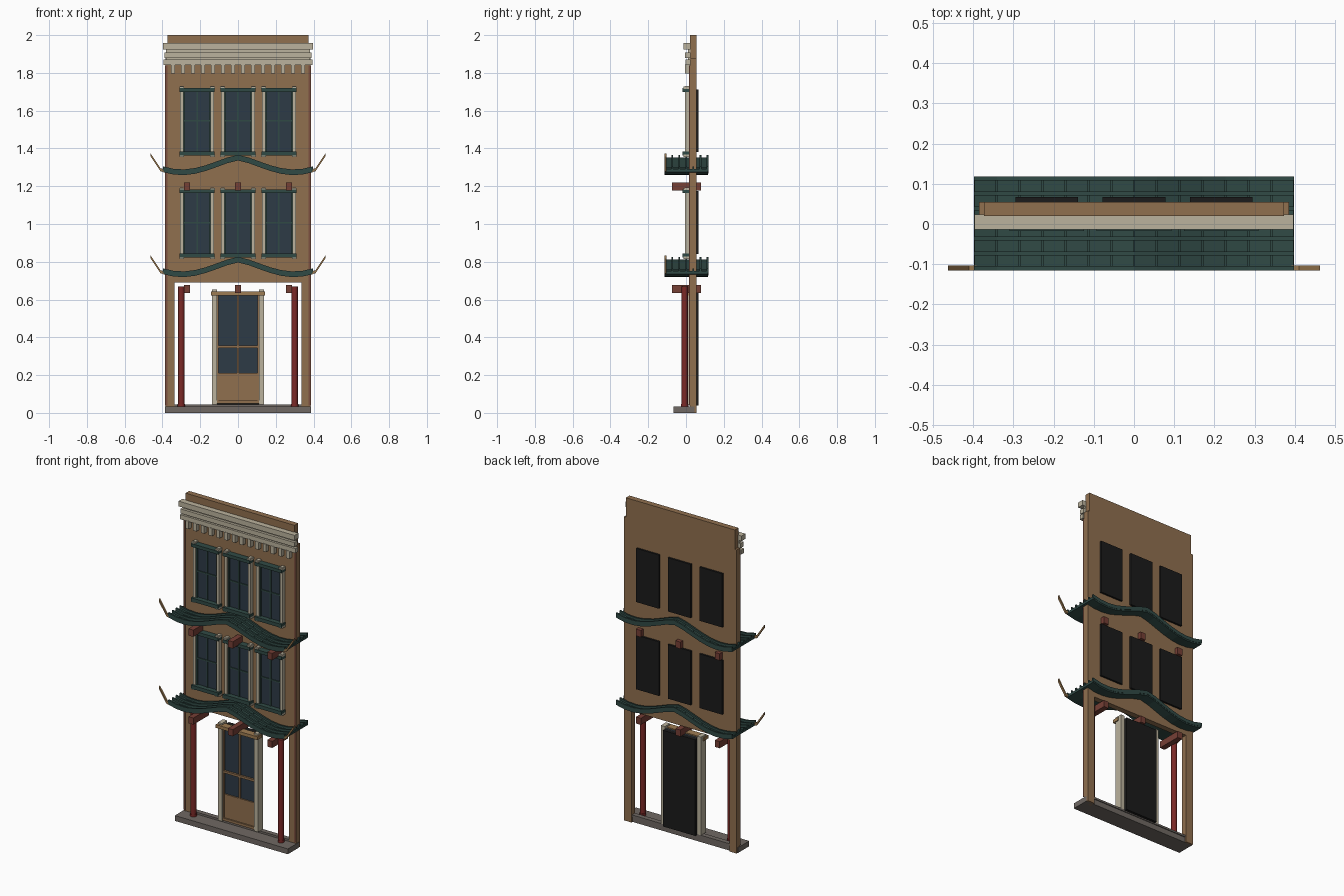
import bpy, bmesh, math
from mathutils import Matrix, Vector

if "Cube" in bpy.data.objects:
    bpy.data.objects.remove(bpy.data.objects["Cube"], do_unlink=True)


def material(name, rgb):
    m = bpy.data.materials.new(name)
    m.use_nodes = True
    m.diffuse_color = (*rgb, 1)
    bsdf = m.node_tree.nodes["Principled BSDF"]
    bsdf.inputs["Base Color"].default_value = (*rgb, 1)
    bsdf.inputs["Roughness"].default_value = 0.8
    return m


WALL = material("tan_plaster", (0.28, 0.16, 0.078))
STONE = material("pale_stone", (0.5, 0.45, 0.34))
GLASS = material("dark_blue_glass", (0.027, 0.043, 0.062))
GREEN = material("dark_green", (0.03, 0.068, 0.06))
RED = material("red_lacquer", (0.2, 0.022, 0.02))
BEAM = material("red_brown_wood", (0.18, 0.05, 0.036))
GREY = material("grey_stone", (0.16, 0.14, 0.125))
BLACK = material("black_backing", (0.011, 0.011, 0.011))
GOLD = material("golden_wood", (0.34, 0.2, 0.085))
BRICK = material("brick_trim", (0.2, 0.08, 0.05))


def finish(name, bm, mat):
    bmesh.ops.recalc_face_normals(bm, faces=bm.faces)
    me = bpy.data.meshes.new(name)
    bm.to_mesh(me)
    bm.free()
    me.materials.append(mat)
    ob = bpy.data.objects.new(name, me)
    bpy.context.collection.objects.link(ob)
    return ob


def add_box(bm, x, y, z):
    """Box from (min, max) pairs."""
    size = [b - a for a, b in (x, y, z)]
    mid = [(a + b) / 2 for a, b in (x, y, z)]
    bmesh.ops.create_cube(bm, size=1, matrix=Matrix.Translation(mid) @ Matrix.Diagonal((*size, 1)))


def boxes(name, mat, *specs):
    bm = bmesh.new()
    for s in specs:
        add_box(bm, *s)
    return finish(name, bm, mat)


def both(x, y, z):
    """The same box on the right and the left."""
    return (x, y, z), ((-x[1], -x[0]), y, z)


def add_ribbon(bm, pts, y, low, high):
    """Solid ribbon along an x-z path, across a y range."""
    rings = [[bm.verts.new((px, yy, pz + h)) for yy, h in
              ((y[0], low), (y[1], low), (y[1], high), (y[0], high))] for px, pz in pts]
    for a, b in zip(rings, rings[1:]):
        for i in range(4):
            j = (i + 1) % 4
            bm.faces.new((a[i], a[j], b[j], b[i]))
    bm.faces.new(rings[0])
    bm.faces.new(rings[-1][::-1])


# Facade wall, side piers and parapet
DEPTH = (0.02, 0.055)
boxes("facade_wall", WALL, ((-0.385, 0.385), DEPTH, (0.69, 1.88)))
boxes("ground_floor_piers", WALL, *both((0.335, 0.385), DEPTH, (0, 0.69)))
boxes("parapet", WALL, ((-0.373, 0.373), DEPTH, (1.88, 2.0)))
boxes("corner_trim", BRICK, *both((0.374, 0.386), (0.016, 0.022), (0.04, 1.84)))

# Cornice mouldings and dentils
boxes("cornice", STONE,
      ((-0.397, 0.397), (-0.014, 0.024), (1.925, 1.957)),
      ((-0.39, 0.39), (-0.006, 0.024), (1.88, 1.908)),
      ((-0.395, 0.395), (-0.003, 0.024), (1.842, 1.87)),
      ((-0.38, 0.38), (0.01, 0.024), (1.842, 1.95)))
boxes("dentils", STONE, *[((x - 0.011, x + 0.011), (-0.006, 0.022), (1.797, 1.845))
                          for x in [(i - 6.5) * 0.053 for i in range(14)]])

# Step, threshold
boxes("front_step", GREY, ((-0.387, 0.387), (-0.065, 0.045), (0, 0.033)))
boxes("threshold", GREY, ((-0.335, 0.335), (0.02, 0.05), (0.033, 0.045)))


# Windows
def window(name, cx, z0, z1):
    def at(a, b):
        return (cx + a, cx + b)

    def pair(a, b, y, z):
        return (at(a, b), y, z), (at(-b, -a), y, z)

    boxes(name + "_glass", GLASS, (at(-0.073, 0.073), (0.012, 0.021), (z0, z1)))
    boxes(name + "_backing", BLACK, (at(-0.078, 0.078), (0.054, 0.067), (z0, z1)))
    boxes(name + "_jambs", STONE,
          *pair(0.072, 0.09, (-0.004, 0.022), (z0 - 0.022, z1 + 0.018)))
    mid = (z0 + z1) / 2
    boxes(name + "_sash", GREEN,
          *pair(0.064, 0.072, (0.004, 0.014), (z0, z1)),
          (at(-0.004, 0.004), (0.006, 0.014), (z0, z1)),
          (at(-0.068, 0.068), (0.007, 0.014), (mid - 0.004, mid + 0.004)))
    boxes(name + "_lintel_and_sill", GREEN,
          (at(-0.093, 0.093), (-0.018, 0.021), (z1 - 0.012, z1 + 0.008)),
          (at(-0.093, 0.093), (-0.018, 0.021), (z0 - 0.018, z0 + 0.004)))
    caps = [p for z in (z1 + 0.004, z0 - 0.024)
            for p in pair(0.07, 0.094, (-0.014, 0.021), (z, z + 0.012))]
    boxes(name + "_end_blocks", STONE, *caps)


for floor, z0, z1 in (("middle", 0.84, 1.175), ("upper", 1.38, 1.712)):
    for side, cx in (("right", -0.217), ("centre", 0), ("left", 0.217)):
        window(f"{floor}_{side}_window", cx, z0, z1)


# Swept tiled canopies with upturned horns
def canopy(name, base):
    drop = (0.079, 0.065, 0.044, 0.024, 0.009, 0.002, 0.005, 0.018)
    half = [(i * 0.398 / 7, base + d) for i, d in enumerate(drop)]
    path = [(-x, z) for x, z in half[:0:-1]] + half
    bm = bmesh.new()
    add_ribbon(bm, path, (-0.113, 0.116), 0, 0.01)
    # separate tiles with narrow joints
    pitch = 0.23 / 6
    for a, b in zip(path, path[1:]):
        va, vb = Vector(a), Vector(b)
        seg = [va.lerp(vb, 0.03), va.lerp(vb, 0.97)]
        for r in range(6):
            y = -0.115 + r * pitch
            add_ribbon(bm, seg, (y + 0.002, y + pitch - 0.001), 0.008, 0.017)
    # raised ribs between the rows
    for r in range(7):
        y = -0.11 + r * 0.223 / 6
        add_ribbon(bm, path, (y - 0.005, y + 0.005), 0.008, 0.03)
    finish(name + "_tiles", bm, GREEN)
    bm = bmesh.new()
    for s in (-1, 1):
        add_ribbon(bm, [(s * 0.392, base + 0.03), (s * 0.41, base + 0.034),
                        (s * 0.462, base + 0.112)], (-0.115, -0.103), -0.012, 0.004)
    finish(name + "_horns", bm, GOLD)


canopy("lower_canopy", 0.717)
canopy("upper_canopy", 1.257)

# Projecting beams under both canopies
for name, z in (("lower_beams", (0.635, 0.676)), ("upper_beams", (1.178, 1.22))):
    boxes(name, BEAM, *[((x - 0.017, x + 0.017), (-0.075, 0.08), z) for x in (-0.27, 0, 0.27)])

# Round porch columns
for side, x in (("right", -0.3), ("left", 0.3)):
    bm = bmesh.new()
    for radius, z0, z1 in ((0.0165, 0.033, 0.67), (0.019, 0.033, 0.048)):
        bmesh.ops.create_cone(bm, cap_ends=True, segments=16, radius1=radius, radius2=radius,
                              depth=z1 - z0, matrix=Matrix.Translation((x, -0.007, (z0 + z1) / 2)))
    col = finish(side + "_column", bm, RED)
    bpy.context.view_layer.objects.active = col
    col.select_set(True)
    bpy.ops.object.shade_smooth_by_angle(angle=math.radians(40))
    col.select_set(False)

# Door with glazed upper part
boxes("door_backing", BLACK, ((-0.11, 0.11), (0.04, 0.067), (0.04, 0.635)))
boxes("door_jambs", STONE, *both((0.11, 0.137), (0.0, 0.05), (0.045, 0.652)))
boxes("door_glass", GLASS, ((-0.11, 0.11), (0.022, 0.04), (0.2, 0.635)))
boxes("door_panel", WALL, ((-0.11, 0.11), (0.014, 0.04), (0.055, 0.212)))
boxes("door_rails", WALL,
      *both((0.103, 0.111), (0.012, 0.04), (0.05, 0.63)),
      ((-0.005, 0.005), (0.014, 0.024), (0.21, 0.63)),
      ((-0.108, 0.108), (0.01, 0.024), (0.343, 0.357)),
      ((-0.11, 0.11), (0.006, 0.03), (0.05, 0.066)))
boxes("door_lintel", GOLD, ((-0.143, 0.143), (-0.014, 0.03), (0.622, 0.642)))
